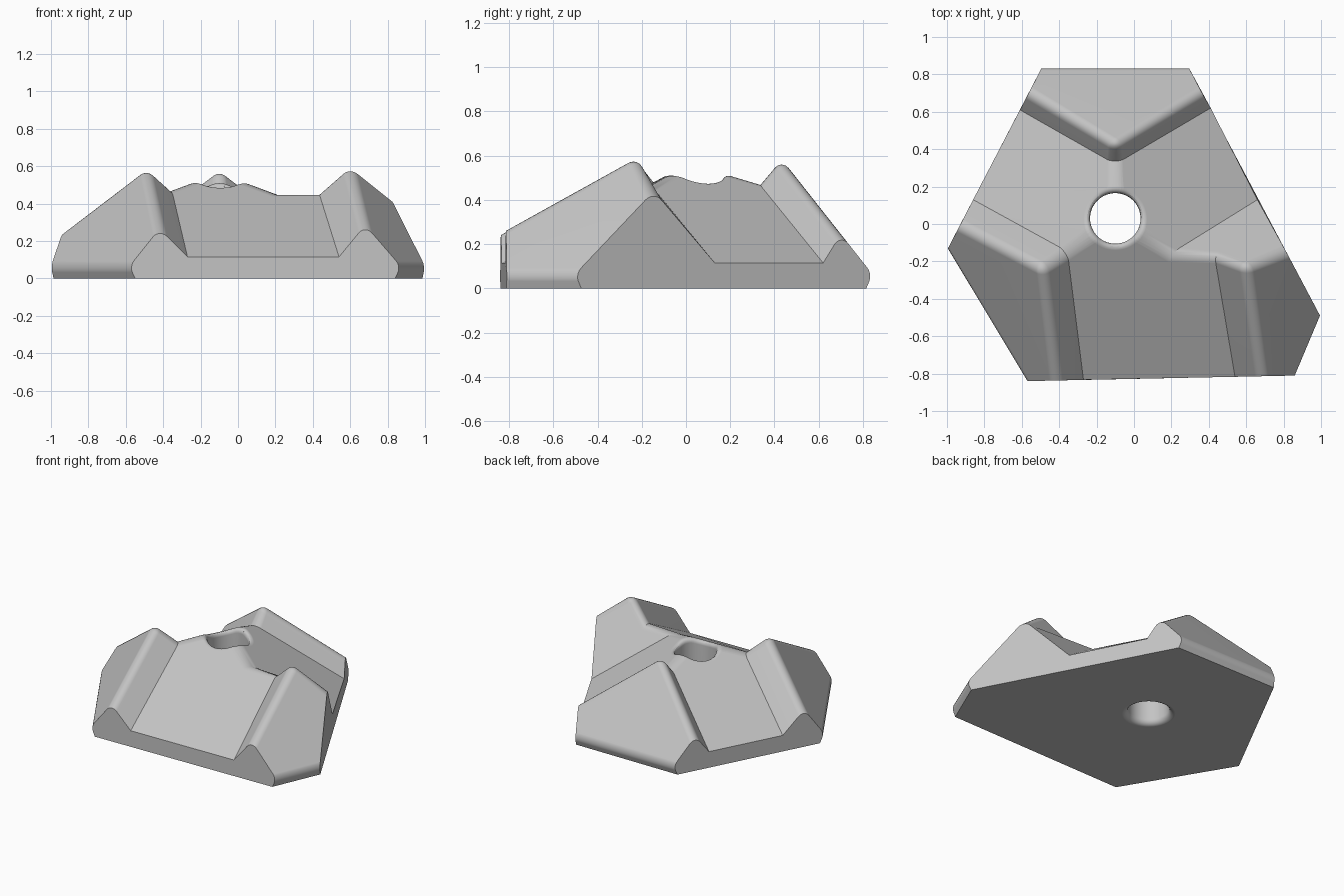
import bpy
import bmesh
import math
from mathutils import Vector

cube = bpy.data.objects.get("Cube")
if cube:
    bpy.data.objects.remove(cube, do_unlink=True)

FLOOR_Z = 0.115     # channel floor height at the outer sides
LIP_Z = 0.065       # widest level of the three short sides
HUB = Vector((-0.1, 0.03, 0.575))
HOLE_RADIUS = 0.135

# Each foot, counter-clockwise: channel edge, ridge end, corner / corner, ridge end,
# channel edge; then its peak and the nose where it runs into the hub.
FEET = [
    dict(start=[(0.41, 0.62), (0.364, 0.70, 0.245), (0.29, 0.842)],
         end=[(-0.49, 0.842), (-0.563, 0.70, 0.245), (-0.61, 0.61)],
         peak=(-0.1, 0.42, 0.6), nose=[(-0.1, 0.325, 0.485)]),
    dict(start=[(-0.86, 0.13), (-0.932, -0.01, 0.265), (-1.0, -0.14)],
         end=[(-0.58, -0.84), (-0.42, -0.837, 0.265), (-0.27, -0.833)],
         peak=(-0.49, -0.237, 0.6), nose=[(-0.36, -0.15, 0.478)]),
    dict(start=[(0.54, -0.817), (0.68, -0.814, 0.285), (0.87, -0.81)],
         end=[(1.0, -0.5), (0.812, -0.145, 0.44), (0.66, 0.13)],
         peak=(0.595, -0.225, 0.61),
         nose=[(0.43, -0.165, 0.466), (0.2, -0.16, 0.464)]),
]

bm = bmesh.new()


def vert(point, z=0.0):
    """Add a vertex, using z when the point has only x and y."""
    return bm.verts.new((point[0], point[1], point[2] if len(point) > 2 else z))


def bottom_corner(corner, ridge_end):
    """Corner of the underside, tucked in below the lip."""
    co = corner.co.xy + (ridge_end.co.xy - corner.co.xy).normalized() * 0.03
    return vert((co.x, co.y, 0.0))


hub = bm.verts.new(HUB)
feet = []
for f in FEET:
    c1, a1, k1 = (vert(p, z) for p, z in zip(f["start"], (FLOOR_Z, 0, LIP_Z)))
    k2, a2, c2 = (vert(p, z) for p, z in zip(f["end"], (LIP_Z, 0, FLOOR_Z)))
    feet.append(dict(c1=c1, a1=a1, k1=k1, k2=k2, a2=a2, c2=c2,
                     peak=vert(f["peak"]), nose=[vert(p) for p in f["nose"]],
                     b1=bottom_corner(k1, a1), b2=bottom_corner(k2, a2)))

# Faces of each foot, and of the channel that follows it
ridges, lips = [], []
for i, f in enumerate(feet):
    g = feet[(i + 1) % len(feet)]
    first, last = f["nose"][0], f["nose"][-1]
    bm.faces.new([f["k1"], f["k2"], f["a2"], f["peak"], f["a1"]])
    bm.faces.new([f["c1"], f["a1"], f["peak"], first])
    bm.faces.new([f["peak"], f["a2"], f["c2"]] + f["nose"][::-1])
    bm.faces.new([f["b1"], f["b2"], f["k2"], f["k1"]])
    bm.faces.new([f["b2"], g["b1"], g["k1"], g["a1"], g["c1"],
                  f["c2"], f["a2"], f["k2"]])
    bm.faces.new([f["c2"], g["c1"]] + g["nose"] + [hub, last])
    path = [f["peak"]] + f["nose"] + [hub]
    ridges += [(f["a1"], f["peak"]), (f["peak"], f["a2"])] + list(zip(path, path[1:]))
    lips.append((f["k1"], f["k2"]))
bm.faces.new([f[k] for f in feet for k in ("b1", "b2")])
bmesh.ops.recalc_face_normals(bm, faces=bm.faces)


def round_edges(mesh, edges, width, segments):
    bmesh.ops.bevel(mesh, geom=edges, offset=width, offset_type='OFFSET',
                    segments=segments, profile=0.5, affect='EDGES',
                    clamp_overlap=False)


# Rounded ridges and lips
lip_edges = [bm.edges.get(pair) for pair in lips]
ridge_edges = [bm.edges.get(pair) for pair in ridges]
round_edges(bm, lip_edges, 0.035, 5)
round_edges(bm, [e for e in ridge_edges if e.is_valid], 0.052, 6)
bmesh.ops.recalc_face_normals(bm, faces=bm.faces)

mesh = bpy.data.meshes.new("channelled_block")
bm.to_mesh(mesh)
bm.free()
block = bpy.data.objects.new("channelled_block", mesh)
bpy.context.collection.objects.link(block)

# Through hole in the hub
bpy.ops.mesh.primitive_cylinder_add(vertices=64, radius=HOLE_RADIUS, depth=2,
                                    location=(HUB.x, HUB.y, 0.3))
cutter = bpy.context.object
cutter.name = "hole_cutter"
cutter.hide_render = True
cut = block.modifiers.new("hole", 'BOOLEAN')
cut.operation = 'DIFFERENCE'
cut.solver = 'EXACT'
cut.object = cutter
bpy.ops.object.select_all(action='DESELECT')
bpy.context.view_layer.objects.active = block
block.select_set(True)
bpy.ops.object.modifier_apply(modifier=cut.name)
bpy.data.objects.remove(cutter, do_unlink=True)

# Rounded rims at both ends of the hole
bm = bmesh.new()
bm.from_mesh(block.data)


def on_wall(face):
    return all(abs((v.co.xy - HUB.xy).length - HOLE_RADIUS) < 0.002 for v in face.verts)


rims = [e for e in bm.edges if sum(on_wall(f) for f in e.link_faces) == 1]
round_edges(bm, rims, 0.04, 5)
bm.to_mesh(block.data)
bm.free()

# Plain grey material
grey = bpy.data.materials.new("plain_grey")
grey.use_nodes = True
colour = (0.55, 0.55, 0.55, 1.0)
grey.diffuse_color = colour
grey.node_tree.nodes["Principled BSDF"].inputs["Base Color"].default_value = colour
block.data.materials.clear()
block.data.materials.append(grey)

# Smooth fillets with crisp creases
bpy.ops.object.shade_smooth_by_angle(angle=math.radians(28))
weighted = block.modifiers.new("even_shading", 'WEIGHTED_NORMAL')
weighted.keep_sharp = True
